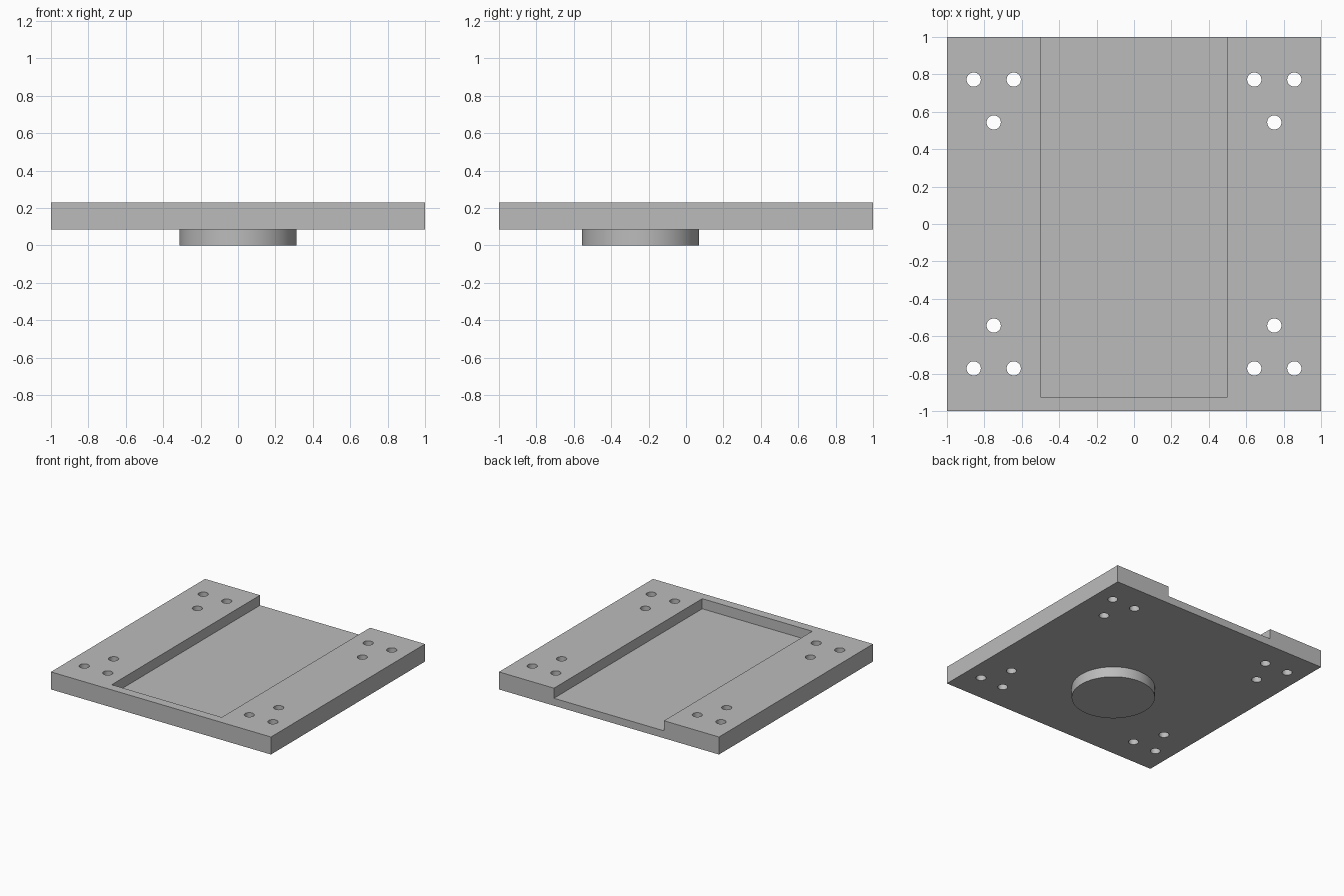
import bpy
import math

cube = bpy.data.objects.get("Cube")
if cube:
    bpy.data.objects.remove(cube, do_unlink=True)

PLATE_BOTTOM, PLATE_TOP = 0.086, 0.23
POCKET_FLOOR = 0.147

# One plain grey for the whole part
grey = bpy.data.materials.new("machined_grey")
grey.use_nodes = True
grey.diffuse_color = (0.5, 0.5, 0.5, 1)
grey.node_tree.nodes["Principled BSDF"].inputs["Base Color"].default_value = (0.5, 0.5, 0.5, 1)


def finish(name):
    obj = bpy.context.object
    obj.name = name
    obj.data.materials.append(grey)
    return obj


def box(name, low, high):
    centre = [(a + b) / 2 for a, b in zip(low, high)]
    bpy.ops.mesh.primitive_cube_add(size=1, location=centre)
    bpy.context.object.scale = [b - a for a, b in zip(low, high)]
    bpy.ops.object.transform_apply(location=False, rotation=False, scale=True)
    return finish(name)


def cylinder(name, x, y, radius, bottom, top, sides):
    bpy.ops.mesh.primitive_cylinder_add(vertices=sides, radius=radius, depth=top - bottom,
                                        location=(x, y, (bottom + top) / 2))
    return finish(name)


def cut(target, cutter):
    mod = target.modifiers.new(cutter.name, 'BOOLEAN')
    mod.operation = 'DIFFERENCE'
    mod.solver = 'EXACT'
    mod.object = cutter
    bpy.context.view_layer.objects.active = target
    bpy.ops.object.modifier_apply(modifier=mod.name)
    bpy.data.objects.remove(cutter, do_unlink=True)


def smooth(obj):
    bpy.ops.object.select_all(action='DESELECT')
    obj.select_set(True)
    bpy.context.view_layer.objects.active = obj
    bpy.ops.object.shade_smooth_by_angle(angle=math.radians(30))


# Square base plate with a channel open at the back
plate = box("base_plate", (-1, -1, PLATE_BOTTOM), (1, 1, PLATE_TOP))
cut(plate, box("channel_cutter", (-0.5, -0.925, POCKET_FLOOR), (0.5, 1.1, 0.4)))

# Triangular group of through holes at each corner
for side in (-1, 1):
    for end in (-1, 1):
        for x, y in ((0.857, 0.772), (0.643, 0.772), (0.75, 0.543)):
            cut(plate, cylinder("hole_cutter", side * x, end * y, 0.038, 0, 0.4, 32))
smooth(plate)

# Round boss under the plate
boss = cylinder("locating_boss", 0, -0.243, 0.313, 0, PLATE_BOTTOM + 0.02, 96)
smooth(boss)
